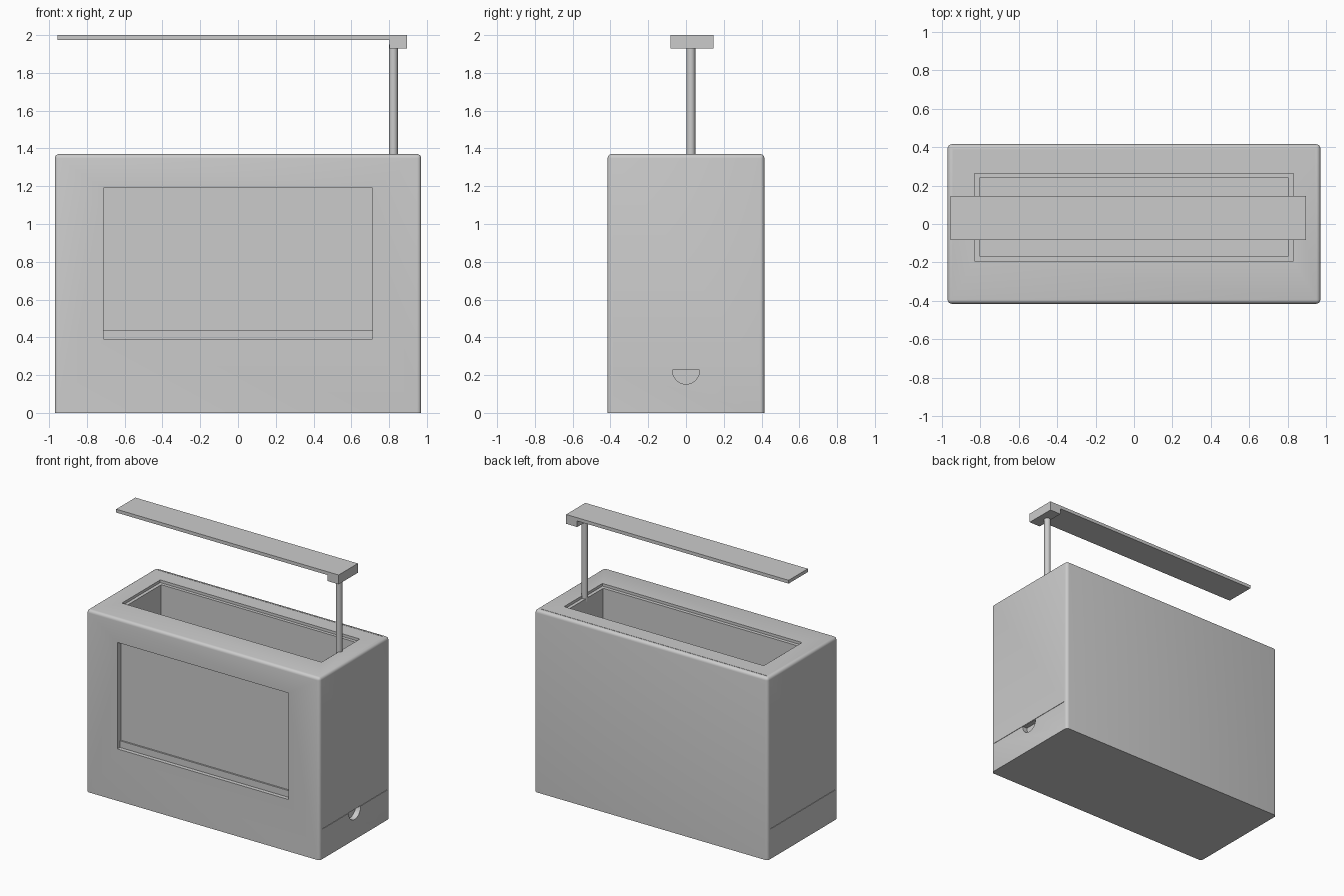
import bpy, bmesh, math
from mathutils import Matrix

if "Cube" in bpy.data.objects:
    bpy.data.objects.remove(bpy.data.objects["Cube"])

grey = bpy.data.materials.new("light_grey")
grey.diffuse_color = (0.6, 0.6, 0.6, 1)
grey.use_nodes = True
grey.node_tree.nodes["Principled BSDF"].inputs["Base Color"].default_value = grey.diffuse_color


def finish(name, bm):
    me = bpy.data.meshes.new(name)
    bm.normal_update()
    bm.to_mesh(me)
    bm.free()
    me.materials.append(grey)
    ob = bpy.data.objects.new(name, me)
    bpy.context.collection.objects.link(ob)
    return ob


def box_bm(x0, x1, y0, y1, z0, z1):
    bm = bmesh.new()
    bmesh.ops.create_cube(bm, size=1)
    for v in bm.verts:
        v.co = ((x0 + x1) / 2 + v.co.x * (x1 - x0),
                (y0 + y1) / 2 + v.co.y * (y1 - y0),
                (z0 + z1) / 2 + v.co.z * (z1 - z0))
    return bm


def box(name, *b):
    return finish(name, box_bm(*b))


def cut(target, cutter):
    m = target.modifiers.new("cut", 'BOOLEAN')
    m.operation, m.solver, m.object = 'DIFFERENCE', 'EXACT', cutter
    bpy.context.view_layer.objects.active = target
    bpy.ops.object.modifier_apply(modifier=m.name)
    bpy.data.objects.remove(cutter)


# Cabinet: rounded upright and top edges, square base
W, D, H = 0.97, 0.415, 1.37
bm = box_bm(-W, W, -D, D, 0, H)
edges = [e for e in bm.edges if max(v.co.z for v in e.verts) > 1]
bmesh.ops.bevel(bm, geom=edges, offset=0.022, segments=4, profile=0.5, affect='EDGES')
cabinet = finish("cabinet", bm)

# Stepped front window, stepped top opening and tank cavity, thin panel seams
cuts = [
    (-0.712, 0.712, -0.6, -D + 0.03, 0.39, 1.19),
    (-0.712, 0.712, -0.6, -D + 0.042, 0.44, 1.19),
    (-0.83, 0.83, -0.193, 0.262, H - 0.02, 1.6),
    (-0.805, 0.805, -0.167, 0.238, 0.46, 1.6),
    (-0.94, 0.94, 0.383, 0.386, H - 0.006, 1.6),
    (W - 0.004, 1.2, -0.385, 0.385, 0.225, 0.228),
    (-1.2, -W + 0.004, -0.385, 0.385, 0.225, 0.228),
]
for c in cuts:
    cut(cabinet, box("cutter", *c))

# Half-round finger hole in the right side
bm = bmesh.new()
n = 20
ring = [bm.verts.new((W - 0.04, 0.072 * math.cos(a), 0.226 - 0.074 * math.sin(a)))
        for a in (math.pi * i / n for i in range(n + 1))]
face = bm.faces.new(ring)
ext = bmesh.ops.extrude_face_region(bm, geom=[face])
for v in ext["geom"]:
    if isinstance(v, bmesh.types.BMVert):
        v.co.x += 0.2
bmesh.ops.recalc_face_normals(bm, faces=bm.faces)
cut(cabinet, finish("cutter", bm))

# Lamp post
bm = bmesh.new()
bmesh.ops.create_cone(bm, cap_ends=True, segments=32, radius1=0.023, radius2=0.023,
                      depth=0.62, matrix=Matrix.Translation((0.823, 0.026, 1.64)))
post = finish("lamp_post", bm)

# Lamp head: block and light bar as one L profile swept across the depth
bm = bmesh.new()
outline = [(-0.955, 2), (-0.955, 1.975), (0.803, 1.975), (0.803, 1.93), (0.895, 1.93), (0.895, 2)]
face = bm.faces.new([bm.verts.new((x, -0.083, z)) for x, z in outline])
ext = bmesh.ops.extrude_face_region(bm, geom=[face])
for v in ext["geom"]:
    if isinstance(v, bmesh.types.BMVert):
        v.co.y += 0.228
bmesh.ops.recalc_face_normals(bm, faces=bm.faces)
finish("lamp_head", bm)

# Smooth the rounded parts, keep hard edges
for ob in (cabinet, post):
    bpy.ops.object.select_all(action='DESELECT')
    ob.select_set(True)
    bpy.context.view_layer.objects.active = ob
    bpy.ops.object.shade_smooth_by_angle(angle=math.radians(30))
